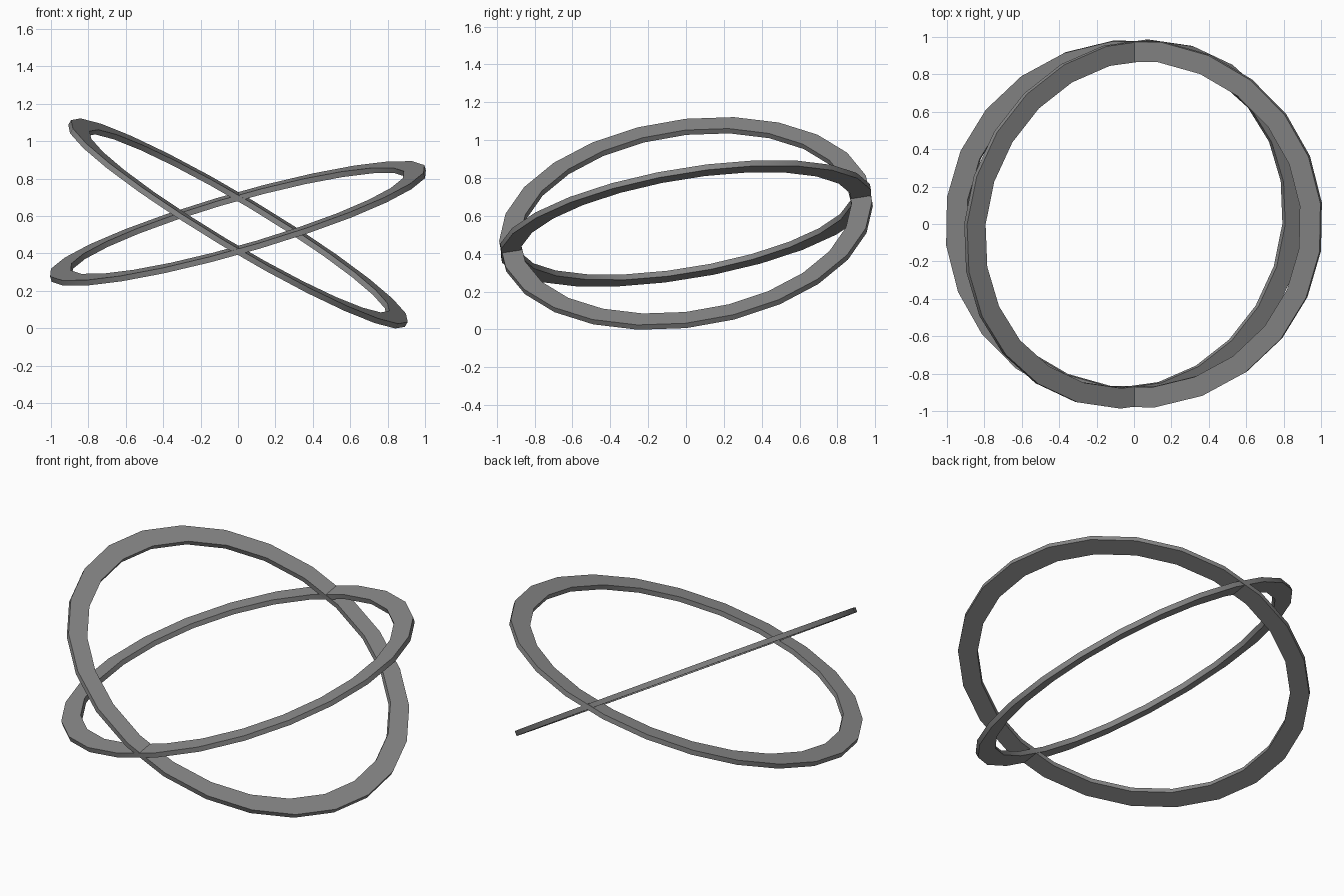
import bpy
import bmesh
from math import cos, sin, radians, tau
from mathutils import Vector

cube = bpy.data.objects.get("Cube")
if cube:
    bpy.data.objects.remove(cube)

metal = bpy.data.materials.new("dull_grey")
metal.use_nodes = True
GREY = (0.25, 0.25, 0.25, 1)
metal.diffuse_color = GREY
metal.node_tree.nodes["Principled BSDF"].inputs["Base Color"].default_value = GREY

SIDES = 24
INNER = 0.89        # inner radius as a share of the outer radius
HALF = 0.015        # half the band thickness
CENTRE = Vector((0, 0, 0.56))


def band_ring(name, u, v, phase):
    """Flat band swept round the ellipse with half-axes u and v."""
    u, v = Vector(u), Vector(v)
    n = u.cross(v).normalized() * HALF
    bm = bmesh.new()
    loops = []
    for i in range(SIDES):
        a = tau * i / SIDES + radians(phase)
        p = u * cos(a) + v * sin(a)
        loops.append([bm.verts.new(CENTRE + p * s + n * k)
                      for s, k in ((1, -1), (1, 1), (INNER, 1), (INNER, -1))])
    for i, loop in enumerate(loops):
        after = loops[(i + 1) % SIDES]
        for j in range(4):
            k = (j + 1) % 4
            bm.faces.new((loop[j], after[j], after[k], loop[k]))
    bmesh.ops.recalc_face_normals(bm, faces=bm.faces)
    mesh = bpy.data.meshes.new(name)
    bm.to_mesh(mesh)
    bm.free()
    mesh.materials.append(metal)
    ob = bpy.data.objects.new(name, mesh)
    bpy.context.collection.objects.link(ob)
    bpy.ops.object.select_all(action="DESELECT")
    ob.select_set(True)
    bpy.context.view_layer.objects.active = ob
    bpy.ops.object.shade_smooth_by_angle(angle=radians(30))


# Two crossing rings, one shallow and one steep
band_ring("shallow_ring", (1.007, 0, 0.282), (0, 0.985, 0.153), 6.5)
band_ring("steep_ring", (0.9, 0, -0.54), (0.08, 0.985, 0.105), 0)
